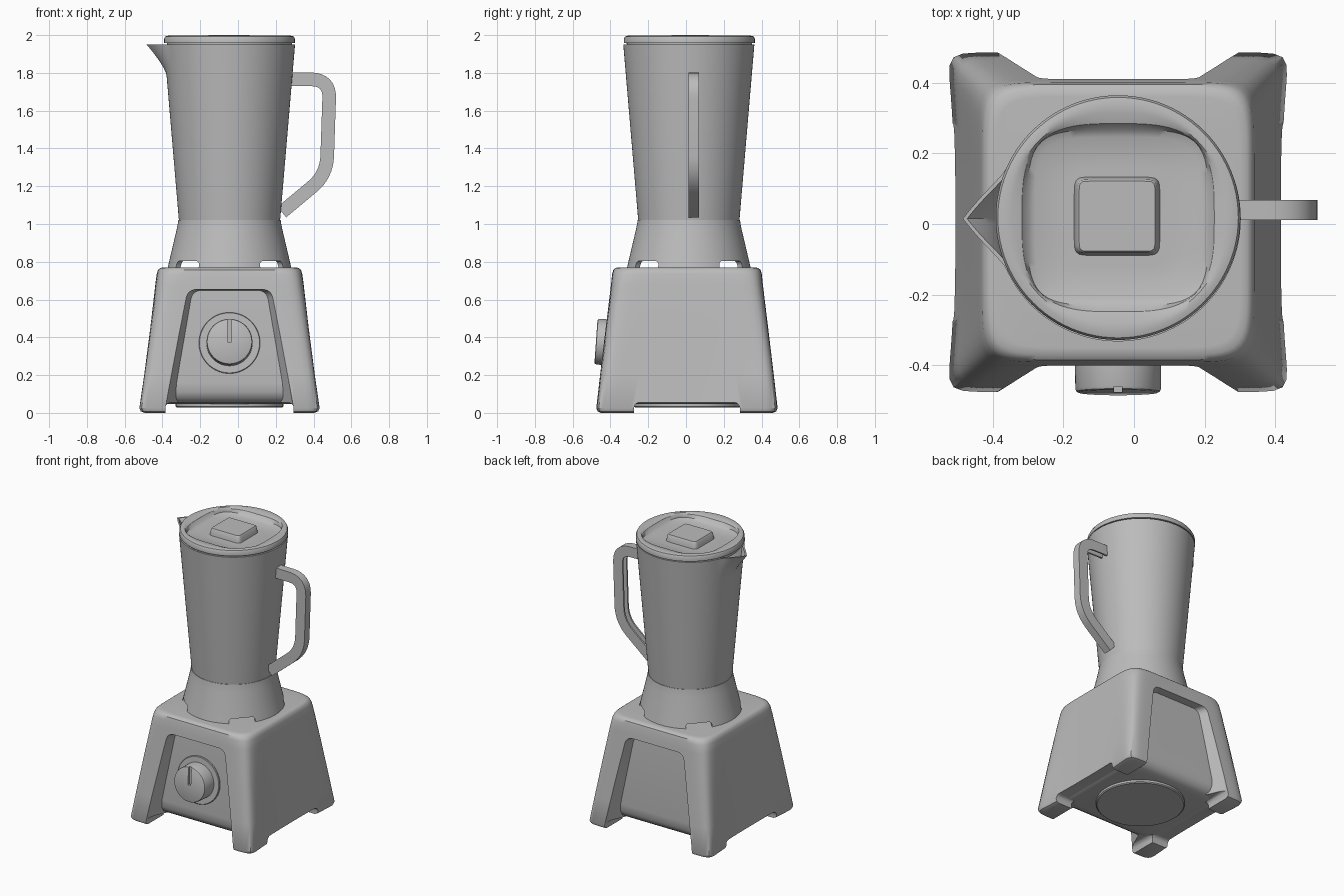
import bpy, bmesh, math
from mathutils import Vector

cube = bpy.data.objects.get("Cube")
if cube:
    bpy.data.objects.remove(cube, do_unlink=True)

CX, JUG_Y = -0.045, 0.015

grey = bpy.data.materials.new("plain grey")
grey.use_nodes = True
grey.diffuse_color = (0.5, 0.5, 0.5, 1)
grey.node_tree.nodes["Principled BSDF"].inputs["Base Color"].default_value = (0.5, 0.5, 0.5, 1)


def make(name, bm, loc=(0, 0, 0), rot=(0, 0, 0)):
    bmesh.ops.recalc_face_normals(bm, faces=bm.faces[:])
    mesh = bpy.data.meshes.new(name)
    bm.to_mesh(mesh)
    bm.free()
    mesh.materials.append(grey)
    ob = bpy.data.objects.new(name, mesh)
    ob.location, ob.rotation_euler = loc, rot
    bpy.context.collection.objects.link(ob)
    return ob


def loft(name, rings, loc=(0, 0, 0), rot=(0, 0, 0), segs=96, shape=None, closed=False):
    """Skin superellipse rings given as (z, half_x, half_y, power)."""
    bm = bmesh.new()
    loops = []
    for z, a, b, p in rings:
        loop = []
        for i in range(segs):
            t = 2 * math.pi * i / segs
            c, s = math.cos(t), math.sin(t)
            r = (abs(c / a) ** p + abs(s / b) ** p) ** (-1 / p)
            co = Vector((r * c, r * s, z))
            loop.append(bm.verts.new(shape(co, t) if shape else co))
        loops.append(loop)
    pairs = list(zip(loops, loops[1:]))
    if closed:
        pairs.append((loops[-1], loops[0]))
    else:
        bm.faces.new(loops[0])
        bm.faces.new(loops[-1])
    for lo, hi in pairs:
        for i in range(segs):
            j = (i + 1) % segs
            bm.faces.new((lo[i], lo[j], hi[j], hi[i]))
    return make(name, bm, loc, rot)


def turned(points):
    return [(z, r, r, 2) for z, r in points]


def box(name, loc, size, turn=0, bevel=0.0):
    bm = bmesh.new()
    bmesh.ops.create_cube(bm, size=1)
    bmesh.ops.scale(bm, vec=size, verts=bm.verts[:])
    if bevel:
        bmesh.ops.bevel(bm, geom=bm.edges[:], offset=bevel, segments=5,
                        profile=0.5, affect='EDGES')
    return make(name, bm, loc, (0, 0, turn))


def cut(ob, cutters):
    bpy.context.view_layer.objects.active = ob
    for c in cutters:
        mod = ob.modifiers.new("cut", 'BOOLEAN')
        mod.operation, mod.solver, mod.object = 'DIFFERENCE', 'EXACT', c
        bpy.ops.object.modifier_apply(modifier=mod.name)
        bpy.data.objects.remove(c, do_unlink=True)


def rounded(path, radius, steps=8):
    """Round the inner corners of an open 2D path."""
    pts = [Vector(p) for p in path]
    out = [pts[0]]
    for a, b, c in zip(pts, pts[1:], pts[2:]):
        p, q = b + (a - b).normalized() * radius, b + (c - b).normalized() * radius
        for i in range(steps + 1):
            t = i / steps
            out.append(p * (1 - t) ** 2 + b * 2 * t * (1 - t) + q * t * t)
    return out + [pts[-1]]


# Base shell: flared rounded square, its sides sagging in between the legs
def sag(co, t):
    k = 0.05 * (1 - co.z / 0.77) * max(0, 1 - abs(co.y / 0.48) ** 3)
    return Vector((co.x * (1 - k), co.y, co.z))


shell = loft("base_shell", [
    (0, 0.46, 0.455, 20), (0.008, 0.48, 0.473, 20), (0.025, 0.487, 0.48, 20),
    (0.2, 0.461, 0.46, 18), (0.45, 0.426, 0.43, 14), (0.68, 0.395, 0.402, 10),
    (0.735, 0.386, 0.396, 9), (0.757, 0.379, 0.39, 8), (0.768, 0.365, 0.376, 8),
    (0.77, 0.345, 0.355, 8)], (CX, 0.005, 0), segs=160, shape=sag)


# Drafted recesses in the front and back, and arches under all sides
def recess_cutter(side):
    bm = bmesh.new()
    for y in (0.2, 0.55):
        d = 0.45 * (y - 0.365)
        top, wide, narrow = 0.65 + 0.2 * d, 0.305 + d, 0.203 + d
        outline = rounded([(-wide, -0.1), (-narrow, top), (narrow, top), (wide, -0.1)], 0.05)
        for p in outline:
            bm.verts.new((p.x, side * y, p.y))
    bmesh.ops.convex_hull(bm, input=bm.verts[:])
    return make("recess_cutter", bm, (CX, 0.005, 0))


cut(shell, [recess_cutter(-1), recess_cutter(1),
            box("arch_cutter", (CX, 0.005, -0.045), (2, 0.56, 0.2), bevel=0.03),
            box("arch_cutter", (CX, 0.005, -0.045), (0.68, 2, 0.2), bevel=0.03)])

# Motor housing showing inside the recesses, with its round foot
loft("motor_housing", [
    (0.048, 0.34, 0.29, 8), (0.056, 0.385, 0.335, 10), (0.075, 0.41, 0.365, 12),
    (0.11, 0.42, 0.382, 12), (0.16, 0.415, 0.386, 12), (0.68, 0.33, 0.348, 12)],
    (CX, 0.005, 0))
loft("bottom_foot", turned([(0.028, 0.278), (0.034, 0.285), (0.07, 0.285)]), (CX, 0.01, 0))

# Control knob on a thin dial plate, tilted with the panel
tilt = (math.radians(86), 0, 0)
loft("dial_plate", turned([(-0.02, 0.162), (0.008, 0.162), (0.011, 0.159)]),
     (CX, -0.367, 0.37), tilt)
knob = loft("control_knob", turned([(0, 0.122), (0.1, 0.121), (0.107, 0.118), (0.11, 0.112)]),
            (CX, -0.367, 0.37), tilt)
cut(knob, [box("slot_cutter", (CX, -0.48, 0.44), (0.022, 0.04, 0.13))])

# Hollow collar with four notches at its foot
collar = loft("collar", turned([
    (0.765, 0.328), (0.8, 0.32), (0.97, 0.28), (1.0, 0.274), (1.02, 0.271),
    (1.02, 0.24), (0.97, 0.245), (0.765, 0.295)]), (CX, JUG_Y, 0), closed=True)
cut(collar, [box("notch_cutter", (CX, JUG_Y, 0.755), (0.17, 1, 0.1), math.radians(a), 0.025)
             for a in (45, 135)])


# Jug: tapered wall pulled out into a spout on the right
def spout(co, t):
    d = abs(t - math.pi) / 0.42
    h = max(0, (co.z - 1.79) / 0.16)
    if d < 1 and h > 0:
        r = math.hypot(co.x, co.y)
        co = co + Vector((co.x, co.y, 0)) / r * 0.092 * h ** 1.35 * (1 - d) ** 1.5
    return co


def wall(z, inset):
    return z, 0.268 + 0.079 * (z - 1.02) / 0.93 - inset


heights = [1.02, 1.4, 1.78] + [1.8 + 0.025 * i for i in range(7)]
loft("jug", turned([wall(z, 0) for z in heights]
                   + [wall(z, 0.012) for z in reversed(heights[1:])] + [(1.04, 0.25)]),
     (CX, JUG_Y, 0), segs=160, shape=spout)

# Lid with a squarish basin and a square grip
loft("lid", [
    (1.93, 0.33, 0.33, 2), (1.957, 0.332, 0.332, 2), (1.957, 0.346, 0.346, 2),
    (1.982, 0.346, 0.346, 2), (1.993, 0.34, 0.34, 2), (1.997, 0.325, 0.325, 2),
    (1.996, 0.3, 0.297, 2.3), (1.988, 0.272, 0.266, 3.2), (1.966, 0.255, 0.248, 4.5),
    (1.956, 0.235, 0.228, 4.5), (1.954, 0.15, 0.14, 5)], (CX, 0.018, 0))
loft("lid_grip", [
    (1.94, 0.125, 0.115, 9), (1.965, 0.118, 0.108, 12), (1.994, 0.112, 0.104, 14),
    (2.0, 0.107, 0.099, 16)], (CX - 0.003, 0.022, 0))


# Handle: channel section, open on the inside, swept along a bent path
def handle():
    path = rounded([(0.27, 1.767), (0.486, 1.765), (0.469, 1.26), (0.232, 1.063)], 0.1)
    section = [(-0.036, -0.028), (0.036, -0.028), (0.036, 0.028), (-0.036, 0.028),
               (-0.036, 0.017), (0.015, 0.017), (0.015, -0.017), (-0.036, -0.017)]
    bm = bmesh.new()
    rows = []
    for i, p in enumerate(path):
        along = (path[min(i + 1, len(path) - 1)] - path[max(i - 1, 0)]).normalized()
        out = Vector((-along.y, along.x))
        rows.append([bm.verts.new((p.x + out.x * n, 0.04 + y, p.y + out.y * n))
                     for n, y in section])
    for lo, hi in zip(rows, rows[1:]):
        for i in range(len(section)):
            j = (i + 1) % len(section)
            bm.faces.new((lo[i], lo[j], hi[j], hi[i]))
    bm.faces.new(rows[0])
    bm.faces.new(rows[-1])
    return make("handle", bm)


handle()

# Smooth shading with crisp edges kept
for ob in bpy.context.scene.objects:
    if ob.type == 'MESH' and ob.data.materials and ob.data.materials[0] == grey:
        bpy.ops.object.select_all(action='DESELECT')
        ob.select_set(True)
        bpy.context.view_layer.objects.active = ob
        bpy.ops.object.shade_smooth_by_angle(angle=math.radians(35))
